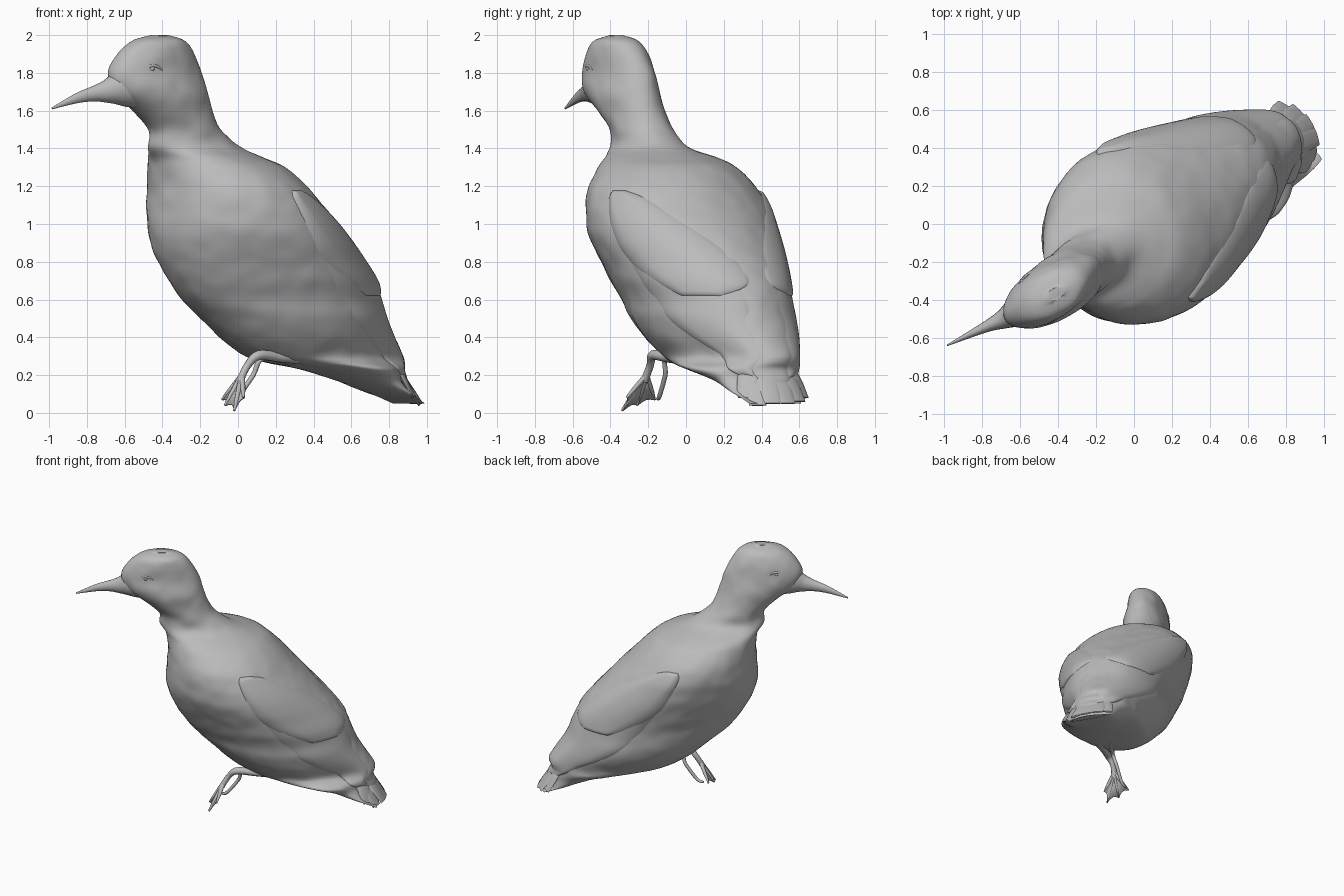
import bpy, bmesh, math
from mathutils import Vector, noise

if "Cube" in bpy.data.objects:
    bpy.data.objects.remove(bpy.data.objects["Cube"], do_unlink=True)

mat = bpy.data.materials.new("plain grey")
mat.use_nodes = True
GREY = (0.5, 0.5, 0.5, 1)
mat.diffuse_color = GREY
mat.node_tree.nodes["Principled BSDF"].inputs["Base Color"].default_value = GREY
mat.node_tree.nodes["Principled BSDF"].inputs["Roughness"].default_value = 0.8


def make(name, rows, closed=True, angle=60):
    """Skin a list of equally long point rows."""
    bm = bmesh.new()
    grid = [[bm.verts.new(p) for p in r] for r in rows]
    n = len(grid[0])
    for a, b in zip(grid, grid[1:]):
        for j in range(n if closed else n - 1):
            k = (j + 1) % n
            bm.faces.new((a[j], a[k], b[k], b[j]))
    if closed:
        bm.faces.new(grid[0][::-1])
        bm.faces.new(grid[-1])
    bmesh.ops.recalc_face_normals(bm, faces=bm.faces)
    me = bpy.data.meshes.new(name)
    bm.to_mesh(me)
    bm.free()
    ob = bpy.data.objects.new(name, me)
    bpy.context.collection.objects.link(ob)
    me.materials.append(mat)
    bpy.ops.object.select_all(action='DESELECT')
    bpy.context.view_layer.objects.active = ob
    ob.select_set(True)
    bpy.ops.object.shade_smooth_by_angle(angle=math.radians(angle))
    return ob


def spline(keys, t):
    """Catmull-Rom through tuples; t runs from 0 to len - 1."""
    i = min(int(t), len(keys) - 2)
    f = t - i
    p = [keys[max(0, min(len(keys) - 1, i + d))] for d in (-1, 0, 1, 2)]
    return [0.5 * (2 * b + (c - a) * f + (2 * a - 5 * b + 4 * c - d) * f * f
                   + (3 * b - a - 3 * c + d) * f ** 3) for a, b, c, d in zip(*p)]


# Horizontal body sections: height, x min, x max, y min, y max
SECTIONS = [
    (0.05, 0.87, 0.95, 0.34, 0.60), (0.10, 0.70, 0.95, 0.25, 0.60),
    (0.17, 0.52, 0.94, 0.15, 0.59), (0.23, 0.33, 0.93, 0.0, 0.595),
    (0.27, 0.13, 0.92, -0.08, 0.595), (0.31, 0.02, 0.905, -0.13, 0.595),
    (0.4, -0.1, 0.855, -0.22, 0.59), (0.5, -0.2, 0.80, -0.29, 0.575),
    (0.6, -0.3, 0.76, -0.34, 0.555), (0.7, -0.37, 0.725, -0.395, 0.54),
    (0.8, -0.43, 0.665, -0.445, 0.52), (0.9, -0.47, 0.60, -0.495, 0.495),
    (1.0, -0.49, 0.53, -0.525, 0.465), (1.1, -0.495, 0.45, -0.53, 0.43),
    (1.2, -0.487, 0.365, -0.515, 0.37), (1.3, -0.483, 0.25, -0.465, 0.27),
    (1.35, -0.48, 0.14, -0.43, 0.17), (1.41, -0.475, 0.01, -0.40, 0.01),
    (1.5, -0.475, -0.09, -0.405, -0.065), (1.6, -0.56, -0.135, -0.47, -0.11),
    (1.7, -0.66, -0.16, -0.54, -0.14), (1.8, -0.69, -0.19, -0.55, -0.165),
    (1.9, -0.64, -0.23, -0.53, -0.20), (1.97, -0.56, -0.28, -0.485, -0.25),
    (2.0, -0.46, -0.37, -0.40, -0.34)]

# The bird stands turned by this angle; C and S are its cosine and sine
C, S = math.cos(math.radians(32)), math.sin(math.radians(32))

# Swellings and hollows: amount, direction, spread (degrees), height, spread
SHAPING = [(0.04, -82, 22, 0.74, 0.18), (-0.075, -50, 28, 0.24, 0.16),
           (-0.03, 112, 25, 0.95, 0.25)]


def surf(t, phi, off=0.0):
    """Point on the body; phi = 0 faces the tail, negative phi the left flank."""
    z, x0, x1, y0, y1 = spline(SECTIONS, t)
    X2, Y2 = ((x1 - x0) / 2) ** 2, ((y1 - y0) / 2) ** 2
    # Radii of the turned ellipse that fills the section's extents
    a = math.sqrt(max(0.0009, (X2 * C * C - Y2 * S * S) / (C * C - S * S)))
    b = math.sqrt(max(0.0009, (Y2 * C * C - X2 * S * S) / (C * C - S * S)))
    turn = math.degrees((phi + math.pi) % math.tau - math.pi)
    for amount, facing, spread, height, tall in SHAPING:
        off += amount * math.exp(-((turn - facing) / spread) ** 2 / 2
                                 - ((z - height) / tall) ** 2 / 2)
    u, w = (a + off) * math.cos(phi), (b + off) * math.sin(phi)
    return Vector(((x0 + x1) / 2 + u * C - w * S, (y0 + y1) / 2 + u * S + w * C, z))


def t_at(z):
    for i, (p, q) in enumerate(zip(SECTIONS, SECTIONS[1:])):
        if z <= q[0]:
            return i + (z - p[0]) / (q[0] - p[0])


# Body, neck and head in one skin, with slight plumage roughness
N, M = 90, 110
rows = []
for i in range(M + 1):
    t = i / M * (len(SECTIONS) - 1)
    row = []
    for j in range(N):
        phi = math.tau * j / N
        p = surf(t, phi)
        row.append(surf(t, phi, 0.006 * noise.noise(p * 11) if 0.1 < p.z < 1.98 else 0))
    rows.append(row)
make("body", rows)


# Folded wings: raised patches lying on the body; keys are height, front edge, back edge
def wing(name, keys, side, thick):
    across, along = 20, 40
    rows = []
    for i in range(along + 1):
        s = i / along
        z, lo, hi = spline(keys, s * (len(keys) - 1))
        row = []
        for j in range(across + 1):
            f = j / across
            # Firm front edge, soft blend into the back
            edge = min(1, 6 * f, 3 * (1 - f), 12 * s, 12 * (1 - s))
            row.append(surf(t_at(z), side * math.radians(lo + (hi - lo) * f),
                            thick * math.sqrt(edge) - 0.012))
        rows.append(row)
    make(name, rows, closed=False)


COVERTS = [(1.18, 74, 64), (1.13, 79, 48), (0.98, 82, 26), (0.82, 82, 10),
           (0.69, 73, 6), (0.61, 58, 32)]
FLIGHT = [(0.85, 82, 14), (0.65, 82, 10), (0.45, 74, 12), (0.3, 60, 14), (0.18, 48, 22)]
for side, label in ((-1, "left"), (1, "right")):
    wing(label + "_wing_coverts", COVERTS, side, 0.032)
    wing(label + "_flight_feathers", FLIGHT, side, 0.022)


# Tapered tubes: keys are x, y, z, half width, half height
def tube(name, keys, sides=16, steps=6):
    rows = []
    n = (len(keys) - 1) * steps
    pts = [spline(keys, i / steps) for i in range(n + 1)]
    for i, p in enumerate(pts):
        d = Vector(pts[min(n, i + 1)][:3]) - Vector(pts[max(0, i - 1)][:3])
        across = d.cross(Vector((0, 0, 1))).normalized()
        up = across.cross(d).normalized()
        rows.append([Vector(p[:3]) + across * p[3] * math.cos(a) + up * p[4] * math.sin(a)
                     for a in (math.tau * k / sides for k in range(sides))])
    return make(name, rows)


# Beak, flaring into the face
tube("beak", [(-0.52, -0.41, 1.735, 0.10, 0.125), (-0.62, -0.465, 1.72, 0.08, 0.098),
              (-0.69, -0.502, 1.703, 0.052, 0.064), (-0.76, -0.533, 1.69, 0.033, 0.042),
              (-0.85, -0.575, 1.667, 0.02, 0.027), (-0.985, -0.64, 1.612, 0.004, 0.005)])

# Eyes, nearly closed under a slight brow fold
for side, label in ((-1, "right"), (1, "left")):
    p = [surf(t_at(z), -side * math.radians(d), -0.005)
         for z, d in ((1.82, 121), (1.835, 114), (1.835, 106), (1.815, 98))]
    tube(label + "_brow", [(*q, r, r) for q, r in zip(p, (0.004, 0.009, 0.009, 0.004))], 8)
    bpy.ops.mesh.primitive_uv_sphere_add(
        segments=16, ring_count=8, radius=0.015,
        location=surf(t_at(1.822), -side * math.radians(111), -0.009))
    eye = bpy.context.object
    eye.name = label + "_eye"
    eye.data.materials.append(mat)
    bpy.ops.object.shade_smooth()

# Broad overlapping tail feathers fanned across the rear
TIPS = [(0.93, 0.32, 0.08), (0.96, 0.38, 0.04), (0.965, 0.46, 0.05),
        (0.93, 0.54, 0.05), (0.87, 0.60, 0.06), (0.80, 0.625, 0.08)]
for i, tip in enumerate(TIPS):
    f = i / 5
    root = Vector((0.80 - 0.08 * f, 0.34 + 0.16 * f, 0.33))
    mid = root.lerp(Vector(tip), 0.6)
    tube(f"tail_feather_{i + 1}", [(*root, 0.03, 0.012), (*mid, 0.058, 0.014),
                                   (*tip, 0.046, 0.006)], 12, 5)

# Legs folded forward
tube("left_leg", [(0.34, -0.02, 0.29, 0.05, 0.035), (0.22, -0.10, 0.295, 0.03, 0.028),
                  (0.11, -0.175, 0.305, 0.026, 0.026), (0.05, -0.19, 0.25, 0.02, 0.02),
                  (0.01, -0.22, 0.17, 0.022, 0.02)], 10)
tube("right_leg", [(0.28, 0.05, 0.28, 0.04, 0.03), (0.13, -0.10, 0.29, 0.016, 0.016),
                   (0.08, -0.11, 0.20, 0.013, 0.013), (0.0, -0.14, 0.09, 0.012, 0.012),
                   (-0.05, -0.15, 0.075, 0.008, 0.008)], 10)

# Webbed foot: toes with thin webs between
heel = Vector((0.02, -0.21, 0.2))
toes = [Vector(p) for p in ((-0.085, -0.165, 0.07), (-0.07, -0.26, 0.04),
                            (-0.02, -0.34, 0.012), (0.03, -0.315, 0.08))]
for i, toe in enumerate(toes):
    tube(f"toe_{i + 1}", [(*heel, 0.016, 0.014), (*heel.lerp(toe, 0.6), 0.013, 0.012),
                          (*toe, 0.006, 0.006)], 8, 4)
for i, (a, b) in enumerate(zip(toes, toes[1:])):
    rows = [[heel.lerp(a.lerp(b, k / 4), s * (1 - 0.12 * math.sin(math.pi * k / 4)))
             for k in range(5)] for s in (0.1, 0.5, 1.0)]
    web = make(f"foot_web_{i + 1}", rows, closed=False)
    web.modifiers.new("thickness", 'SOLIDIFY').thickness = 0.008
